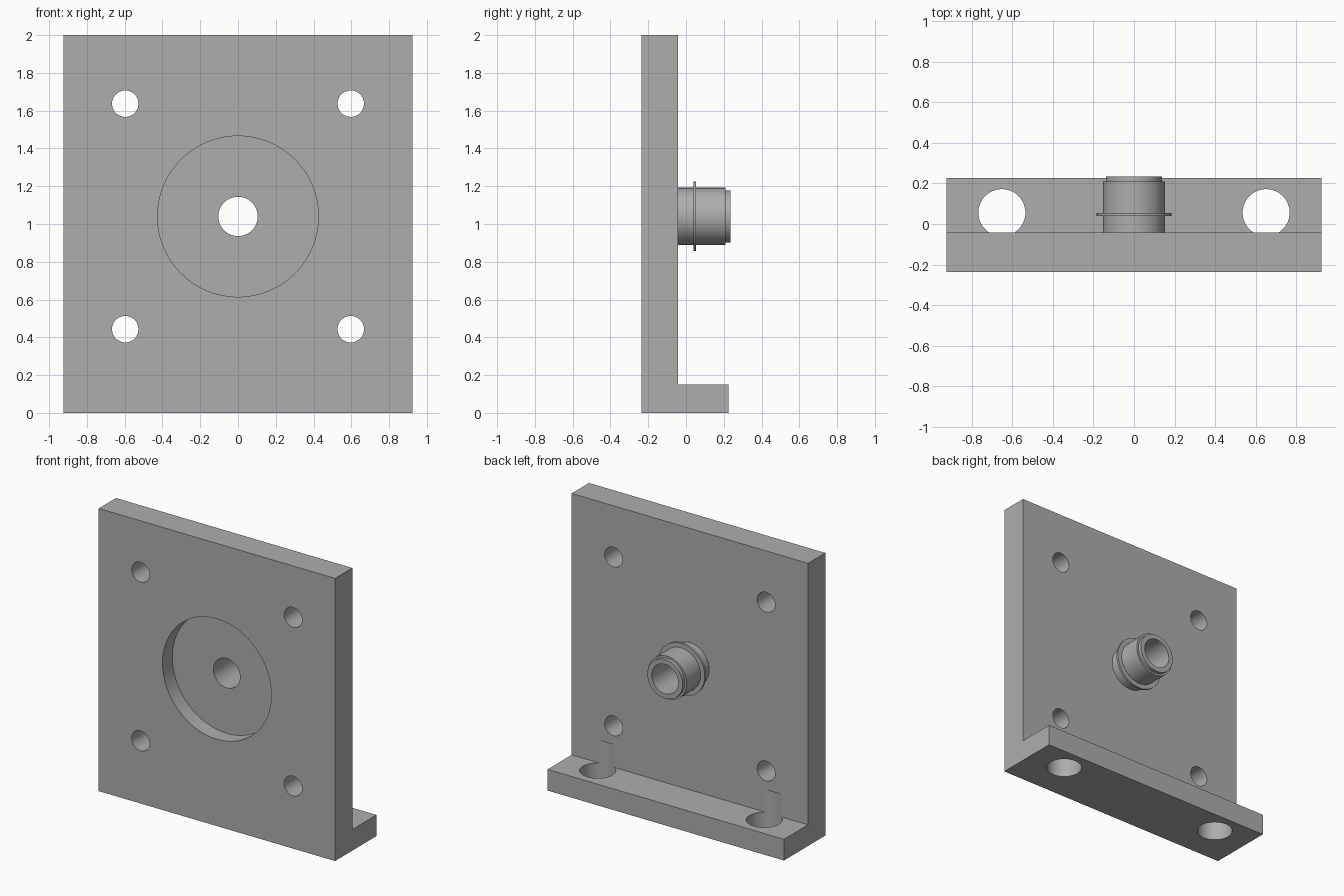
import bpy, bmesh, math
from mathutils import Matrix

if "Cube" in bpy.data.objects:
    bpy.data.objects.remove(bpy.data.objects["Cube"], do_unlink=True)

# Main dimensions
HALF_W = 0.925
FRONT, BACK, FLANGE_BACK, TIP = -0.236, -0.043, 0.226, 0.235
FLANGE_H = 0.15
AXIS_Z = 1.04
BORE = 0.104

grey = bpy.data.materials.new("plain_grey")
grey.use_nodes = True
colour = (0.42, 0.42, 0.42, 1)
grey.diffuse_color = colour
grey.node_tree.nodes["Principled BSDF"].inputs["Base Color"].default_value = colour


def make_object(name, bm):
    bmesh.ops.recalc_face_normals(bm, faces=bm.faces)
    mesh = bpy.data.meshes.new(name)
    bm.to_mesh(mesh)
    bm.free()
    mesh.materials.append(grey)
    obj = bpy.data.objects.new(name, mesh)
    bpy.context.collection.objects.link(obj)
    return obj


def smooth(obj):
    bpy.ops.object.select_all(action="DESELECT")
    obj.select_set(True)
    bpy.context.view_layer.objects.active = obj
    bpy.ops.object.shade_smooth_by_angle(angle=math.radians(30))


def cut_cylinder(target, radius, start, end, axis):
    """Bore a round hole between two points along the y or z axis."""
    bm = bmesh.new()
    length = sum(abs(b - a) for a, b in zip(start, end))
    centre = [(a + b) / 2 for a, b in zip(start, end)]
    turn = Matrix.Rotation(math.pi / 2, 4, "X") if axis == "Y" else Matrix()
    bmesh.ops.create_cone(bm, cap_ends=True, segments=64, radius1=radius, radius2=radius,
                          depth=length, matrix=Matrix.Translation(centre) @ turn)
    cutter = make_object("hole_cutter", bm)
    cutter.hide_render = True
    mod = target.modifiers.new("hole", "BOOLEAN")
    mod.operation, mod.solver, mod.object = "DIFFERENCE", "EXACT", cutter
    bpy.context.view_layer.objects.active = target
    bpy.ops.object.modifier_apply(modifier=mod.name)
    bpy.data.objects.remove(cutter, do_unlink=True)


# Upright plate with foot flange, one L-shaped extrusion
bm = bmesh.new()
profile = [(FRONT, 0), (FLANGE_BACK, 0), (FLANGE_BACK, FLANGE_H),
           (BACK, FLANGE_H), (BACK, 2), (FRONT, 2)]
face = bm.faces.new([bm.verts.new((-HALF_W, y, z)) for y, z in profile])
new = bmesh.ops.extrude_face_region(bm, geom=[face])["geom"]
bmesh.ops.translate(bm, vec=(2 * HALF_W, 0, 0),
                    verts=[v for v in new if isinstance(v, bmesh.types.BMVert)])
bracket = make_object("bracket_plate", bm)

# Round front recess and central bore
cut_cylinder(bracket, 0.426, (0, FRONT - 0.1, AXIS_Z), (0, FRONT + 0.11, AXIS_Z), "Y")
cut_cylinder(bracket, BORE, (0, FRONT - 0.1, AXIS_Z), (0, BACK + 0.1, AXIS_Z), "Y")

for side in (-1, 1):
    # Corner bolt holes
    for dz in (-0.597, 0.597):
        x, z = side * 0.597, AXIS_Z + dz
        cut_cylinder(bracket, 0.07, (x, FRONT - 0.1, z), (x, BACK + 0.1, z), "Y")
    # Flange holes, which also notch the back of the plate
    x = side * 0.652
    cut_cylinder(bracket, 0.116, (x, 0.056, -0.1), (x, 0.056, 0.31), "Z")
smooth(bracket)

# Hollow spigot with collar and stepped tip, turned about the y axis
outline = [(BORE, BACK), (0.152, BACK), (0.152, 0.039), (0.184, 0.039), (0.184, 0.054),
           (0.152, 0.054), (0.152, 0.21), (0.138, 0.21), (0.138, TIP), (BORE, TIP)]
bm = bmesh.new()
verts = [bm.verts.new((r, y, AXIS_Z)) for r, y in outline]
edges = [bm.edges.new((a, b)) for a, b in zip(verts, verts[1:] + verts[:1])]
bmesh.ops.spin(bm, geom=verts + edges, cent=(0, 0, AXIS_Z), axis=(0, 1, 0),
               angle=math.tau, steps=64)
bmesh.ops.remove_doubles(bm, verts=bm.verts, dist=0.0001)
smooth(make_object("spigot", bm))
